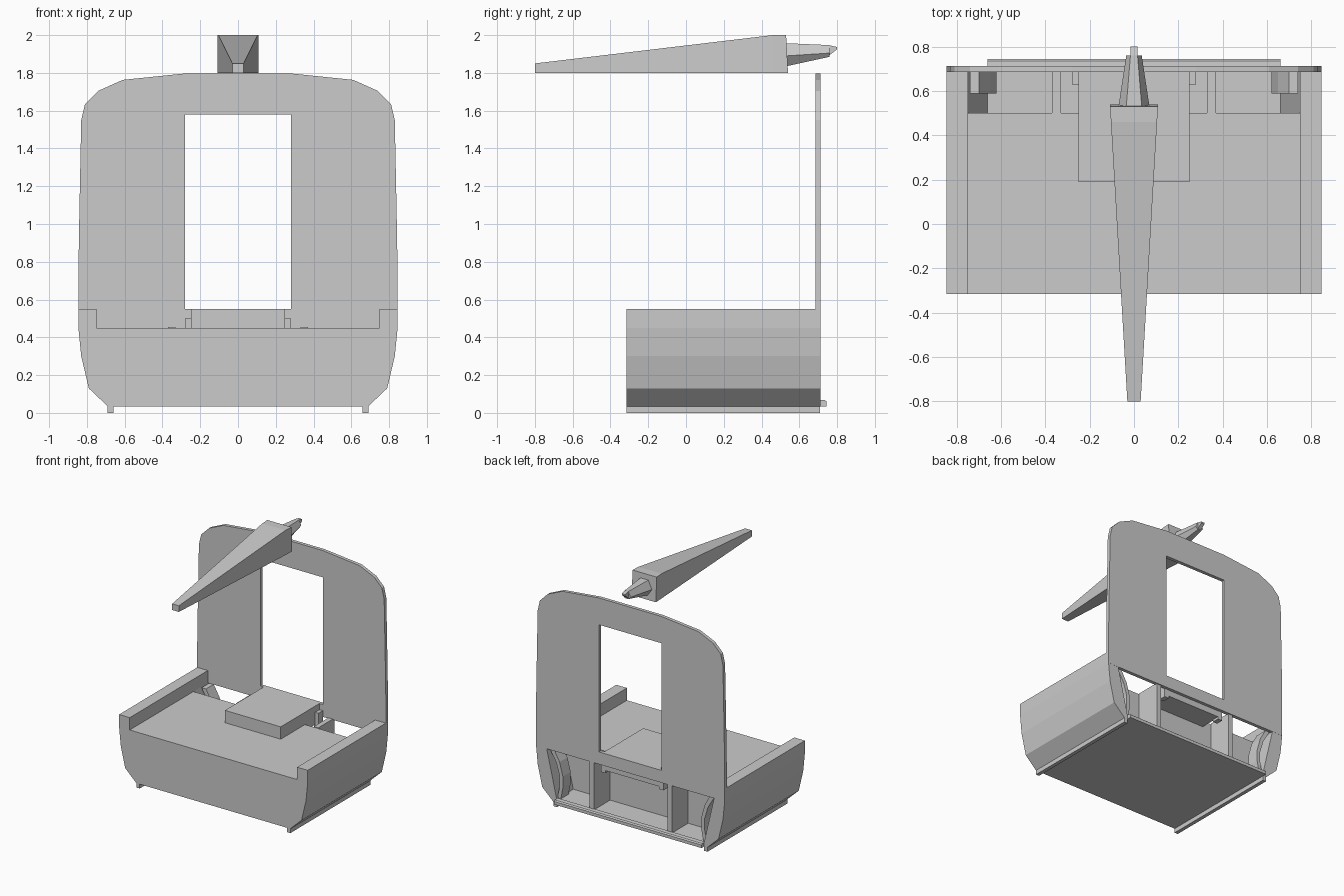
import bpy, bmesh

if "Cube" in bpy.data.objects:
    bpy.data.objects.remove(bpy.data.objects["Cube"])

grey = bpy.data.materials.new("plain_grey")
grey.diffuse_color = (0.6, 0.6, 0.6, 1)
grey.use_nodes = True
grey.node_tree.nodes["Principled BSDF"].inputs["Base Color"].default_value = grey.diffuse_color


def loft(name, rings):
    """Closed solid through a list of matching rings of 3D points."""
    bm = bmesh.new()
    vs = [[bm.verts.new(p) for p in r] for r in rings]
    n = len(vs[0])
    for a, b in zip(vs, vs[1:]):
        for i in range(n):
            j = (i + 1) % n
            bm.faces.new((a[i], a[j], b[j], b[i]))
    bm.faces.new(vs[0])
    bm.faces.new(vs[-1])
    bmesh.ops.recalc_face_normals(bm, faces=bm.faces)
    me = bpy.data.meshes.new(name)
    bm.to_mesh(me)
    bm.free()
    me.materials.append(grey)
    ob = bpy.data.objects.new(name, me)
    bpy.context.collection.objects.link(ob)
    return ob


def extrude(name, profile, y0, y1):
    """Extrude an x-z profile along y."""
    return loft(name, [[(x, y, z) for x, z in profile] for y in (y0, y1)])


def box(name, x0, x1, y0, y1, z0, z1):
    return extrude(name, [(x0, z0), (x1, z0), (x1, z1), (x0, z1)], y0, y1)


def mirrored(half):
    return half + [(-x, z) for x, z in reversed(half)]


# Lower body: solid front part with a sunken deck between side rims
outer = [(0.69, 0.035), (0.79, 0.13), (0.83, 0.30), (0.845, 0.45)]
rim = [(0.845, 0.55), (0.75, 0.55), (0.75, 0.45)]
extrude("lower_body", mirrored(outer + rim), -0.315, 0.5)

# Floor of the rear bay and its projecting sill
box("bay_floor", -0.69, 0.69, 0.5, 0.71, 0.035, 0.065)
loft("rear_sill", [[(x, 0.70, 0.035), (x, 0.745, 0.035), (x, 0.745, 0.06),
                    (x, 0.735, 0.068), (x, 0.70, 0.07)] for x in (-0.66, 0.66)])

for s, side in ((1, "right"), (-1, "left")):
    # Side wall of the rear bay, sloped on the inside
    wall = outer + [(0.75, 0.45), (0.66, 0.065)]
    extrude("bay_wall_" + side, [(s * x, z) for x, z in wall], 0.5, 0.712)
    box("rear_rim_" + side, *sorted((s * 0.75, s * 0.845)), 0.5, 0.69, 0.45, 0.55)
    # Curved rib against the wall
    rib = [(0.70, 0.45), (0.65, 0.36), (0.62, 0.25), (0.62, 0.16), (0.64, 0.06),
           (0.67, 0.06), (0.65, 0.16), (0.65, 0.25), (0.68, 0.35), (0.74, 0.45)]
    extrude("curved_rib_" + side, [(s * x, z) for x, z in rib], 0.59, 0.69)
    # Upright strut, bracket and runner
    box("strut_" + side, *sorted((s * 0.33, s * 0.37)), 0.5, 0.705, 0.06, 0.456)
    box("bracket_" + side, *sorted((s * 0.24, s * 0.28)), 0.63, 0.69, 0.38, 0.50)
    box("runner_" + side, *sorted((s * 0.66, s * 0.69)), -0.315, 0.71, 0, 0.04)

# Raised block on the deck in front of the doorway
box("raised_block", -0.25, 0.25, 0.19, 0.688, 0.40, 0.55)

# End panel: right half outline wraps round the doorway, mirrored for the left
arch = [(0.28, 1.58), (0.28, 0.55), (0, 0.55), (0, 0.45), (0.845, 0.45),
        (0.845, 0.75), (0.84, 1.05), (0.83, 1.55), (0.81, 1.635), (0.74, 1.705),
        (0.61, 1.763), (0.28, 1.797), (0, 1.797), (0, 1.58)]
panel = extrude("end_panel", arch, 0.685, 0.713)
mod = panel.modifiers.new("mirror", "MIRROR")
mod.use_clip = True
bm = bmesh.new()
bm.from_mesh(panel.data)
# Drop the seam faces on the mirror plane
bmesh.ops.delete(bm, geom=[f for f in bm.faces if all(abs(v.co.x) < 1e-5 for v in f.verts)],
                 context="FACES_ONLY")
bm.to_mesh(panel.data)
bm.free()


# Tapered beam above the body
def square(w, yb, yt, zt):
    return [(-w, yb, 1.80), (w, yb, 1.80), (w, yt, zt), (-w, yt, zt)]


loft("tapered_beam", [square(0.03, -0.8, -0.8, 1.85), square(0.104, 0.46, 0.46, 2.0),
                      square(0.108, 0.54, 0.53, 2.0)])


# Six-sided nose and small tip behind the beam
def hexagon(y, w, n, zb, zm, zt):
    return [(-n, y, zb), (n, y, zb), (w, y, zm), (n, y, zt), (-n, y, zt), (-w, y, zm)]


loft("beam_nose", [hexagon(0.53, 0.07, 0.035, 1.835, 1.89, 1.957),
                   hexagon(0.76, 0.035, 0.016, 1.885, 1.905, 1.947)])
loft("nose_tip", [[(-0.015, y, a), (0.015, y, a), (0.015, y, b), (-0.015, y, b)]
                  for y, a, b in ((0.755, 1.89, 1.947), (0.8, 1.925, 1.937))])
